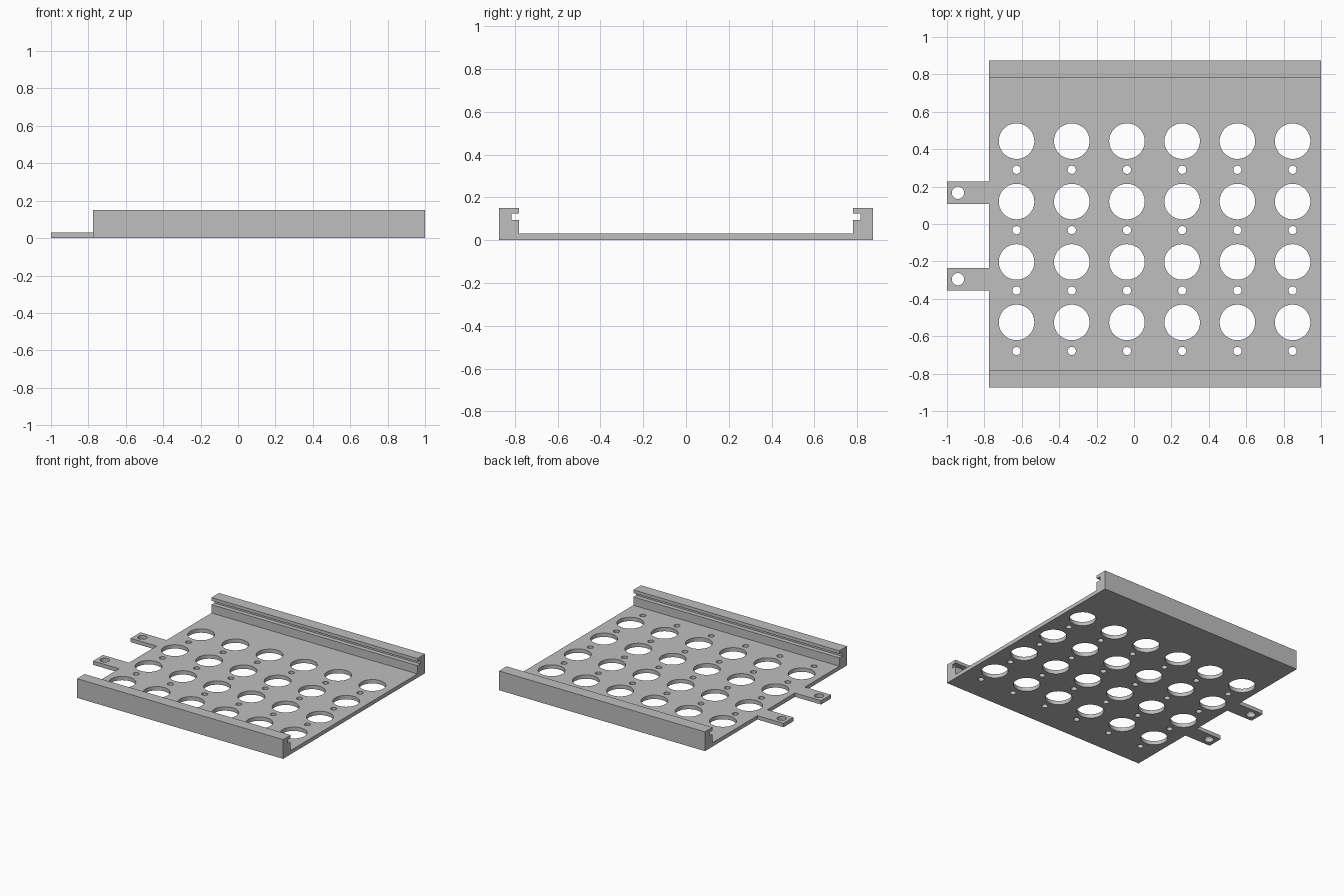
import bpy
import bmesh
from mathutils import Matrix

cube = bpy.data.objects.get("Cube")
if cube:
    bpy.data.objects.remove(cube, do_unlink=True)

grey = bpy.data.materials.new("plain grey")
grey.use_nodes = True
colour = (0.52, 0.52, 0.52, 1)
grey.diffuse_color = colour
grey.node_tree.nodes["Principled BSDF"].inputs["Base Color"].default_value = colour

LEFT_END, RIGHT_END = -0.775, 1.0
SHEET = 0.03          # base plate thickness
TOP = 0.15            # rail height
OUTER, INNER, SLOT = 0.873, 0.78, 0.815
SLOT_LOW, SLOT_HIGH = 0.095, 0.125


def finish(name, bm):
    bmesh.ops.recalc_face_normals(bm, faces=bm.faces)
    mesh = bpy.data.meshes.new(name)
    bm.to_mesh(mesh)
    bm.free()
    mesh.materials.append(grey)
    obj = bpy.data.objects.new(name, mesh)
    bpy.context.collection.objects.link(obj)
    return obj


def extrude(name, points, vector):
    bm = bmesh.new()
    face = bm.faces.new([bm.verts.new(p) for p in points])
    result = bmesh.ops.extrude_face_region(bm, geom=[face], use_keep_orig=True)
    moved = [g for g in result["geom"] if isinstance(g, bmesh.types.BMVert)]
    bmesh.ops.translate(bm, verts=moved, vec=vector)
    return finish(name, bm)


def add_drill(bm, x, y, radius, sides):
    bmesh.ops.create_cone(bm, cap_ends=True, segments=sides, radius1=radius,
                          radius2=radius, depth=0.2,
                          matrix=Matrix.Translation((x, y, 0)))


def combine(target, tool, operation):
    mod = target.modifiers.new(operation.lower(), "BOOLEAN")
    mod.operation = operation
    mod.solver = "EXACT"
    mod.object = tool
    bpy.context.view_layer.objects.active = target
    bpy.ops.object.modifier_apply(modifier=mod.name)
    bpy.data.objects.remove(tool, do_unlink=True)


# Tray: base plate and slotted side rails as one extruded section
half = [(OUTER, 0), (OUTER, TOP), (INNER, TOP), (INNER, SLOT_HIGH),
        (SLOT, SLOT_HIGH), (SLOT, SLOT_LOW), (INNER, SLOT_LOW), (INNER, SHEET)]
section = half + [(-y, z) for y, z in reversed(half)]
tray = extrude("slotted_tray", [(LEFT_END, y, z) for y, z in section],
               (RIGHT_END - LEFT_END, 0, 0))

# Mounting tabs on the end
tab_centres = (0.167, -0.295)
for y in tab_centres:
    outline = [(-1, y - 0.061, 0), (-0.74, y - 0.061, 0),
               (-0.74, y + 0.061, 0), (-1, y + 0.061, 0)]
    combine(tray, extrude("mounting_tab", outline, (0, 0, SHEET)), "UNION")

# Grid of large and small holes, and the tab holes
drills = bmesh.new()
for column in range(6):
    x = -0.628 + 0.2952 * column
    for row in range(4):
        y = 0.443 - 0.323 * row
        add_drill(drills, x, y, 0.095, 64)
        add_drill(drills, x, y - 0.153, 0.022, 32)
for y in tab_centres:
    add_drill(drills, -0.941, y, 0.033, 32)
drill_tool = finish("hole_drills", drills)
drill_tool.hide_render = True
combine(tray, drill_tool, "DIFFERENCE")

# Smooth hole walls with sharp edges elsewhere
bpy.ops.object.select_all(action="DESELECT")
tray.select_set(True)
bpy.context.view_layer.objects.active = tray
bpy.ops.object.shade_smooth_by_angle(angle=0.5)
